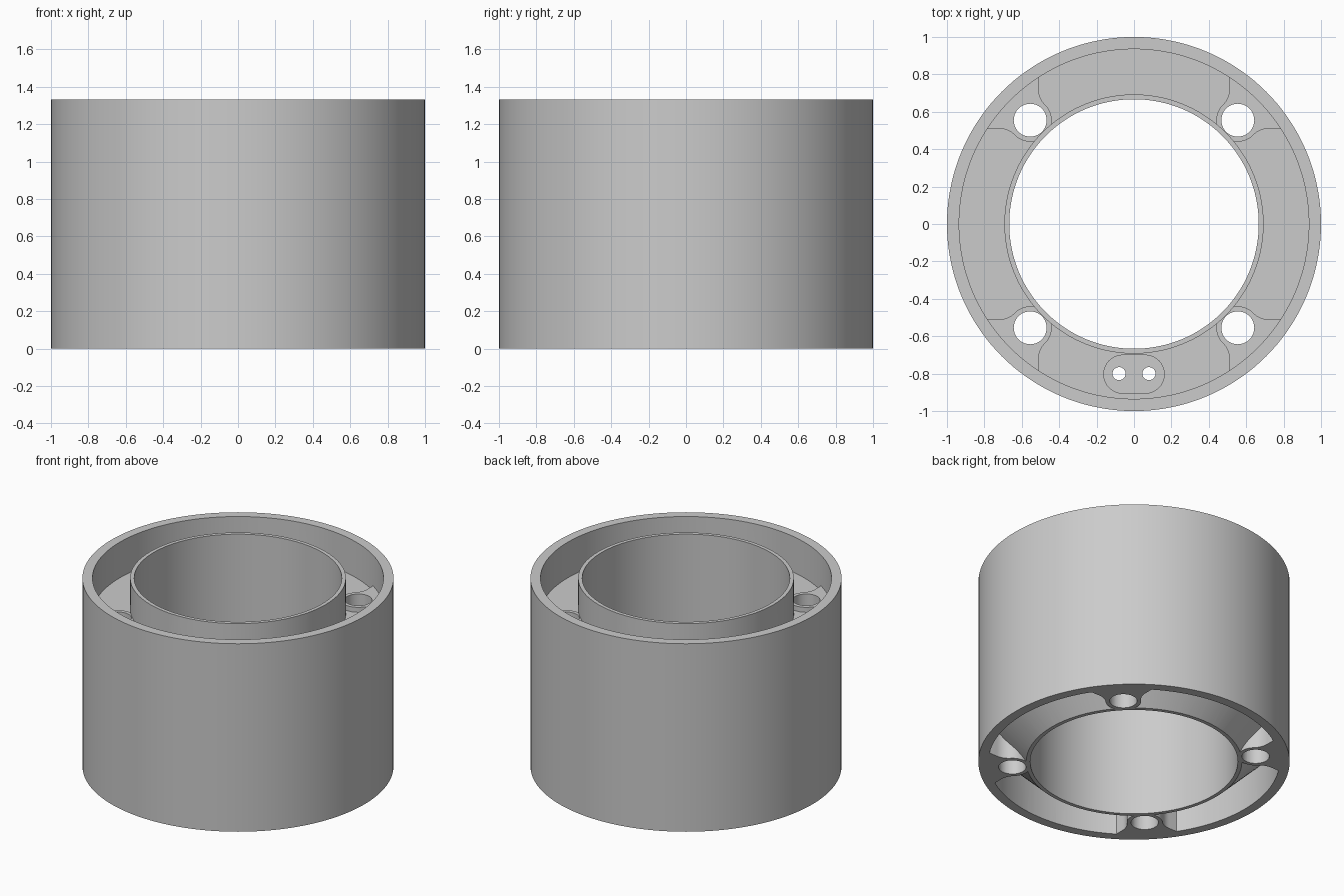
import bpy, bmesh, math

if "Cube" in bpy.data.objects:
    bpy.data.objects.remove(bpy.data.objects["Cube"])

R_OUT, R_IN, H = 1.0, 0.667, 1.333
G_IN, G_OUT = 0.693, 0.935          # groove radii
FLOOR, BOSS = 1.08, 1.115           # groove floor and boss top heights
HOLE = 0.555                        # bolt hole offset in x and y

grey = bpy.data.materials.new("grey")
grey.diffuse_color = (0.6, 0.6, 0.6, 1)
grey.use_nodes = True
grey.node_tree.nodes["Principled BSDF"].inputs["Base Color"].default_value = grey.diffuse_color


def finish(name, bm):
    bmesh.ops.recalc_face_normals(bm, faces=bm.faces)
    mesh = bpy.data.meshes.new(name)
    bm.to_mesh(mesh)
    bm.free()
    mesh.materials.append(grey)
    obj = bpy.data.objects.new(name, mesh)
    bpy.context.collection.objects.link(obj)
    return obj


def lathe(name, profile, n=144):
    """Revolve a closed (radius, z) profile about z."""
    bm = bmesh.new()
    rings = []
    for i in range(n):
        a = 2 * math.pi * i / n
        rings.append([bm.verts.new((r * math.cos(a), r * math.sin(a), z)) for r, z in profile])
    m = len(profile)
    for i in range(n):
        p, q = rings[i], rings[(i + 1) % n]
        for j in range(m):
            k = (j + 1) % m
            bm.faces.new((p[j], q[j], q[k], p[k]))
    return finish(name, bm)


def prisms(name, outlines, z0, z1):
    """Extrude closed 2D outlines from z0 to z1."""
    bm = bmesh.new()
    for pts in outlines:
        lo = [bm.verts.new((x, y, z0)) for x, y in pts]
        hi = [bm.verts.new((x, y, z1)) for x, y in pts]
        bm.faces.new(lo)
        bm.faces.new(hi)
        for i in range(len(pts)):
            k = (i + 1) % len(pts)
            bm.faces.new((lo[i], lo[k], hi[k], hi[i]))
    return finish(name, bm)


def arc(cx, cy, r, a0, a1, n):
    angles = [math.radians(a0 + (a1 - a0) * i / n) for i in range(n + 1)]
    return [(cx + r * math.cos(a), cy + r * math.sin(a)) for a in angles]


def circle(cx, cy, r, n=40):
    return arc(cx, cy, r, 0, 360, n)[:-1]


def cut(target, cutter):
    mod = target.modifiers.new("cut", 'BOOLEAN')
    mod.operation = 'DIFFERENCE'
    mod.solver = 'EXACT'
    mod.object = cutter
    bpy.context.view_layer.objects.active = target
    bpy.ops.object.modifier_apply(modifier=mod.name)


# Boss outline: rounded around the bolt hole, flaring to the outer wall
half = [(0.95, 0.51)] + arc(0.72, 0.395, 0.115, 90, 135.9, 8)
half += arc(HOLE, HOLE, 0.115, -44.1, -135, 14)[1:]
boss = half + [(y, x) for x, y in reversed(half[:-1])] + [(0.95, 0.95)]
corners = [(sx, sy) for sx in (1, -1) for sy in (1, -1)]
bosses = prisms("boss_shape", [[(x * sx, y * sy) for x, y in boss] for sx, sy in corners], -0.3, BOSS)

# Main ring body
body = lathe("ring_housing", [(R_IN, 0), (R_OUT, 0), (R_OUT, H), (R_IN, H)])

# Upper groove with a flat floor, lower pockets with a 45 degree ceiling
groove = lathe("groove_cutter", [(G_IN, FLOOR), (G_OUT, FLOOR), (G_OUT, 1.6), (G_IN, 1.6)])
pocket = lathe("pocket_cutter", [(G_IN, -0.1), (G_OUT, -0.1), (G_OUT, 0.242), (G_IN, 0.0)])
for cutter in (groove, pocket):
    cut(cutter, bosses)

# Bolt holes, wire holes and the shallow slot around the wire holes
bolts = prisms("bolt_holes", [circle(HOLE * sx, HOLE * sy, 0.088) for sx, sy in corners], -0.5, 2)
wires = prisms("wire_holes", [circle(s * 0.08, -0.8, 0.035, 24) for s in (1, -1)], -0.5, 2)
slot = prisms("slot_cutter",
              [arc(0.06, -0.803, 0.102, -90, 90, 20) + arc(-0.06, -0.803, 0.102, 90, 270, 20)],
              FLOOR - 0.03, FLOOR + 0.02)

cutters = [groove, pocket, bolts, slot, wires]
for cutter in cutters:
    cut(body, cutter)
for helper in cutters + [bosses]:
    bpy.data.objects.remove(helper)

# Smooth round walls, sharp rims
bpy.ops.object.select_all(action='DESELECT')
body.select_set(True)
bpy.context.view_layer.objects.active = body
bpy.ops.object.shade_smooth_by_angle(angle=math.radians(30))
